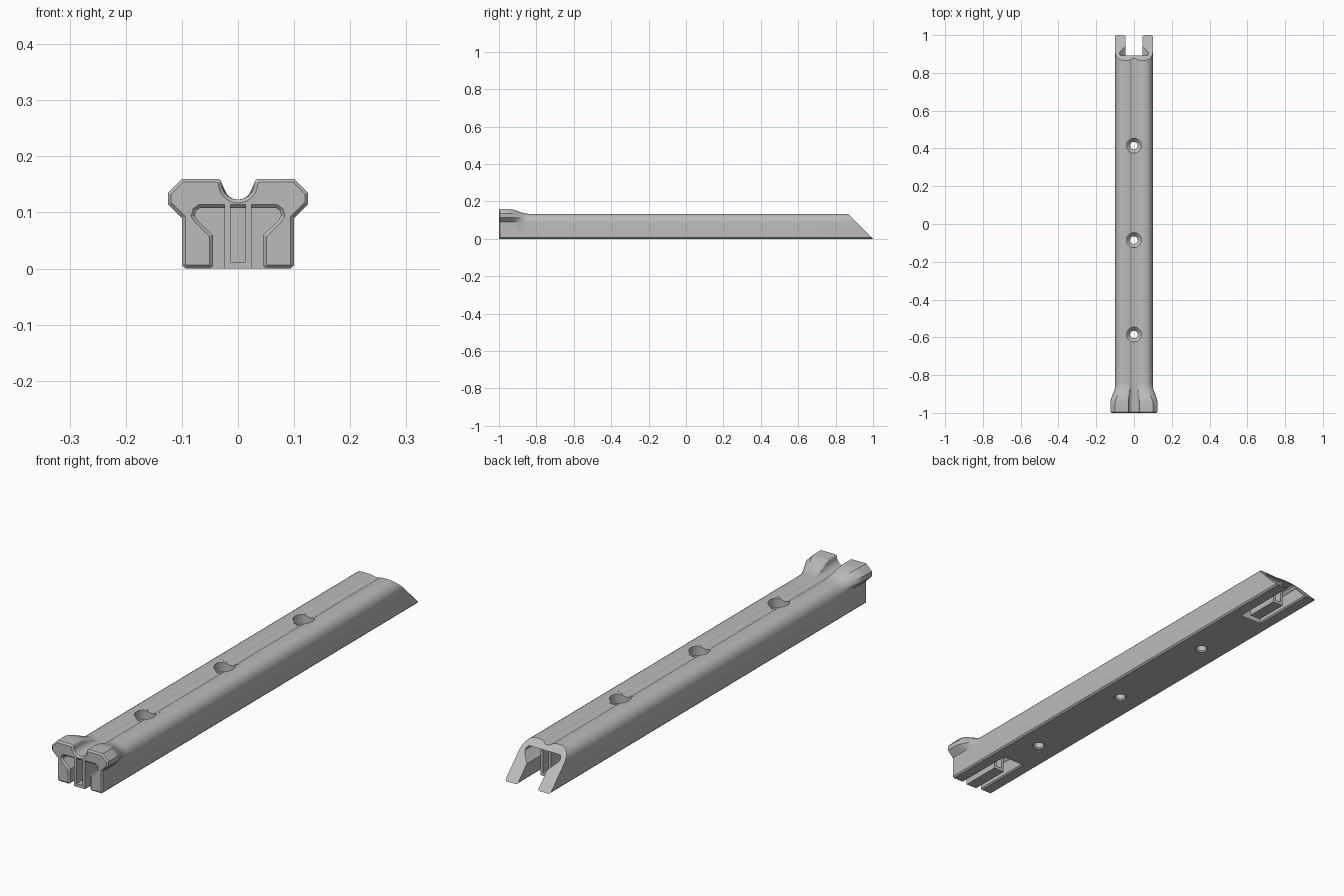
import bpy, bmesh, math
from mathutils import Vector

if "Cube" in bpy.data.objects:
    bpy.data.objects.remove(bpy.data.objects["Cube"])

grey = bpy.data.materials.new("light_grey")
grey.use_nodes = True
grey.diffuse_color = (0.5, 0.5, 0.5, 1)
grey.node_tree.nodes["Principled BSDF"].inputs["Base Color"].default_value = (0.5, 0.5, 0.5, 1)


def loft(name, rings, caps=True, is_open=None):
    """Skin a row of equal-sized rings, leaving out faces where is_open(centre)."""
    bm = bmesh.new()
    rows = [[bm.verts.new(p) for p in ring] for ring in rings]
    n = len(rows[0])
    for a, b in zip(rows, rows[1:]):
        for i in range(n):
            quad = (a[i], b[i], b[(i + 1) % n], a[(i + 1) % n])
            centre = sum((v.co for v in quad), Vector()) / 4
            if is_open is None or not is_open(centre):
                bm.faces.new(quad)
    if caps:
        bm.faces.new(rows[0])
        bm.faces.new(rows[-1][::-1])
    mesh = bpy.data.meshes.new(name)
    bm.to_mesh(mesh)
    bm.free()
    mesh.materials.append(grey)
    # Smooth shading with crisp edges
    mesh.shade_smooth()
    mesh.set_sharp_from_angle(angle=math.radians(28))
    bpy.context.collection.objects.link(bpy.data.objects.new(name, mesh))


def mirrored(half):
    """Close a right-hand half profile with its mirror image."""
    return half + [(-x, z) for x, z in reversed(half) if abs(x) > 1e-6]


def offset(profile, d):
    """Grow a closed counter-clockwise profile outward by d."""
    pts = [Vector(p) for p in profile]
    out = []
    for i, p in enumerate(pts):
        e1 = (p - pts[i - 1]).normalized()
        e2 = (pts[(i + 1) % len(pts)] - p).normalized()
        n1, n2 = Vector((e1.y, -e1.x)), Vector((e2.y, -e2.x))
        out.append(tuple(p + (n1 + n2) * d / (1 + n1.dot(n2))))
    return out


def blend(low, high, t):
    return [(a + (c - a) * t, b + (d - b) * t) for (a, b), (c, d) in zip(low, high)]


def at_y(profile, y):
    return [(x, y, z) for x, z in profile]


def groove(max_angle, steps=7):
    """Round channel along the top, from its edge to the centre line."""
    angles = [math.radians(max_angle) * i / steps for i in range(steps, -1, -1)]
    return [(0.029 * math.sin(a), 0.152 - 0.029 * math.cos(a)) for a in angles]


# Half profiles: outer rail, outer flared head, T-shaped socket, all with a small foot bevel
EDGE = 0.042
foot = [(0.094, 0), (0.1, 0.006)]
corner = [(0.055 + 0.045 * math.cos(a), 0.089 + 0.045 * math.sin(a))
          for a in (math.pi / 2 * i / 7 for i in range(8))]
channel = [(EDGE, 0.134), (0.033, 0.1335), (0.026, 0.1325)] + groove(42)
rail_half = foot + corner + channel
head_half = foot + [(0.1, 0.09), (0.1125, 0.1025), (0.125, 0.115), (0.125, 0.122),
                    (0.125, 0.129), (0.125, 0.135), (0.1125, 0.1475), (0.1, 0.16),
                    (0.038, 0.16), (0.033, 0.159), (0.03, 0.156)] + groove(90)
socket = [(0.068, 0.108), (0.075, 0.103), (0.077, 0.094), (0.072, 0.086),
          (0.045, 0.06), (0.045, 0.005), (0.05, 0)]
solid_rail = mirrored([(EDGE, 0)] + rail_half)
hollow_rail = mirrored(socket + rail_half)
hollow_head = mirrored(socket + head_half)

FRONT, BACK = -0.74, 0.72   # inner ends of the two sockets
HOLES = (-0.585, -0.085, 0.415)

# Front end: bevelled flared head, smooth neck, hollow rail
rings = [at_y(offset(hollow_head, -0.006), -1), at_y(hollow_head, -0.994)]
steps = 12
for i in range(steps + 1):
    s = i / steps
    rings.append(at_y(blend(hollow_head, hollow_rail, s * s * (3 - 2 * s)), -0.95 + 0.11 * s))
rings.append(at_y(hollow_rail, FRONT))
loft("front_head", rings)

# Middle rail, left open where the screw holes go
stations = [FRONT] + [y + side * EDGE for y in HOLES for side in (-1, 1)] + [BACK]
loft("rail_middle", [at_y(solid_rail, y) for y in stations],
     is_open=lambda c: abs(c.x) < EDGE and any(abs(c.y - y) < 0.01 for y in HOLES))

# Back fork with its sloped end
loft("back_fork", [at_y(hollow_rail, BACK), [(x, 1 - z, z) for x, z in hollow_rail]])


def channel_height(x):
    x = min(abs(x), EDGE)
    for (x1, z1), (x0, z0) in zip(channel, channel[1:]):
        if x >= x0:
            return z0 + (z1 - z0) * (x - x0) / (x1 - x0)
    return channel[-1][1]


def circle(radius, y, z=None, square=False, sides=32):
    """Ring round a hole; with no z it follows the channel, with square it fills the opening."""
    ring = []
    for k in range(sides):
        c, s = math.cos(math.tau * k / sides), math.sin(math.tau * k / sides)
        r = radius / max(abs(c), abs(s)) if square else radius
        ring.append((r * c, y + r * s, channel_height(r * c) if z is None else z))
    return ring


# Countersunk screw holes, from the underside to the channel
for y in HOLES:
    loft("screw_hole",
         [circle(EDGE, y, 0, square=True), circle(0.025, y, 0), circle(0.02, y, 0.005),
          circle(0.02, y, 0.075), circle(0.039, y, 0.095), circle(0.039, y),
          circle(EDGE, y, square=True)], caps=False)

# Slotted tongue inside each socket
tongue = mirrored([(0.024, 0), (0.024, 0.114), (0.013, 0.114), (0.013, 0.012)])
for name, y0, y1 in (("front_tongue", -1, -0.83), ("back_tongue", 0.745, 0.885)):
    loft(name, [at_y(tongue, y0), at_y(tongue, y1)])
